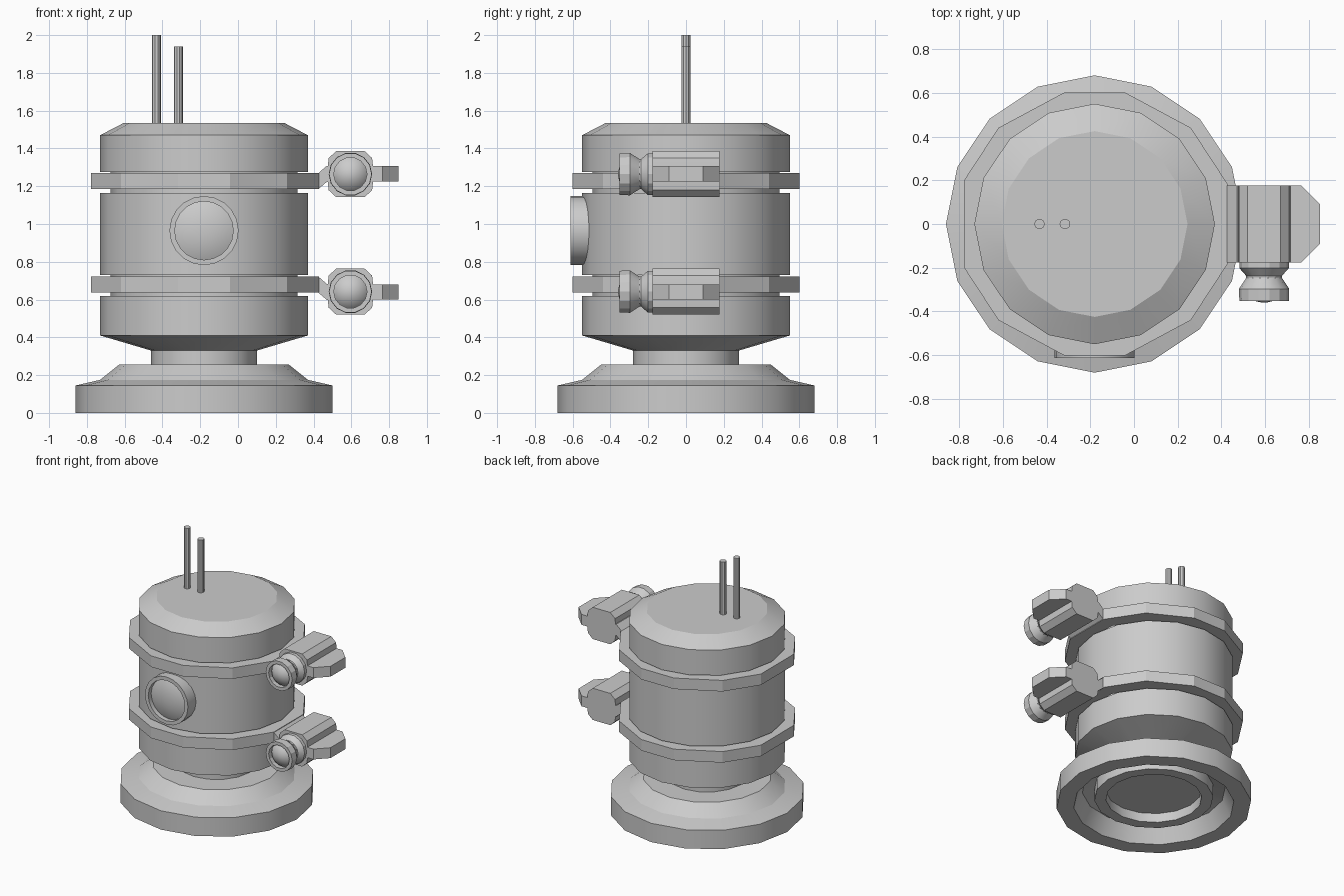
import bpy, bmesh, math
from mathutils import Matrix

if "Cube" in bpy.data.objects:
    bpy.data.objects.remove(bpy.data.objects["Cube"])

CX = -0.18      # axis of the vessel
MID = 0.953     # mirror height between the two clamps
BX = 0.595      # axis of the clamp bolts


def finish(name, bm):
    bmesh.ops.remove_doubles(bm, verts=bm.verts, dist=1e-5)
    bmesh.ops.recalc_face_normals(bm, faces=bm.faces)
    me = bpy.data.meshes.new(name)
    bm.to_mesh(me)
    bm.free()
    ob = bpy.data.objects.new(name, me)
    bpy.context.collection.objects.link(ob)
    bpy.context.view_layer.objects.active = ob
    ob.select_set(True)
    bpy.ops.object.shade_smooth_by_angle(angle=math.radians(25))
    ob.select_set(False)
    return ob


def lathe(name, profile, sides, matrix):
    """Revolve (radius, height) points about local z; closed by caps on the axis."""
    bm = bmesh.new()
    rings = []
    for r, z in profile:
        rings.append([bm.verts.new((r * math.cos(2 * math.pi * i / sides),
                                    r * math.sin(2 * math.pi * i / sides), z))
                      for i in range(sides)])
    for a, b in zip(rings, rings[1:]):
        for i in range(sides):
            j = (i + 1) % sides
            bm.faces.new((a[i], a[j], b[j], b[i]))
    bm.faces.new(rings[0])
    bm.faces.new(rings[-1])
    bm.transform(matrix)
    return finish(name, bm)


def prism(name, outline, axis, lo, hi):
    """Extrude a 2D outline: axis 'y' takes (x, z) points, 'z' takes (x, y)."""
    bm = bmesh.new()
    def place(p, d):
        return (p[0], d, p[1]) if axis == 'y' else (p[0], p[1], d)
    a = [bm.verts.new(place(p, lo)) for p in outline]
    b = [bm.verts.new(place(p, hi)) for p in outline]
    bm.faces.new(a)
    bm.faces.new(b)
    n = len(outline)
    for i in range(n):
        j = (i + 1) % n
        bm.faces.new((a[i], a[j], b[j], b[i]))
    return finish(name, bm)


def upright(x, z=0):
    return Matrix.Translation((x, 0, z))


def facing_front(x, y, z):
    return Matrix.Translation((x, y, z)) @ Matrix.Rotation(math.pi / 2, 4, 'X')


# Hollow foot with inner socket
lathe("foot", [(0.335, 0.12), (0.335, 0.05), (0.415, 0.05), (0.415, 0.14),
               (0.50, 0.12), (0.56, 0.0), (0.68, 0.0), (0.68, 0.145),
               (0.55, 0.175), (0.45, 0.255), (0.27, 0.255)], 16, upright(CX))

# Vessel: neck, cone, three drums separated by grooves, chamfered lid
lathe("vessel", [(0.28, 0.25), (0.28, 0.33), (0.55, 0.41), (0.55, 0.62),
                 (0.495, 0.62), (0.495, 0.73), (0.55, 0.73), (0.55, 1.165),
                 (0.495, 1.165), (0.495, 1.275), (0.55, 1.275), (0.55, 1.47),
                 (0.425, 1.535)], 16, upright(CX))

# Two probe rods
for name, x, top in (("tall_rod", -0.432, 2.0), ("short_rod", -0.316, 1.94)):
    lathe(name, [(0.024, 1.5), (0.024, top)], 10, upright(x))

# Round sight window with a shallow dome inside the rim
lathe("window", [(0.183, -0.15), (0.183, 0.0), (0.155, 0.0), (0.155, -0.035),
                 (0.12, -0.02), (0.06, -0.008), (0.02, -0.005)], 20,
      facing_front(CX, -0.612, 0.965))

# Clamps: the lower one mirrors the upper one
half = [(0.61, 0.18), (0.44, 0.44), (0.138, 0.602), (-0.138, 0.602),
        (-0.44, 0.44), (-0.597, 0.2)]
ring_outline = half + [(x, -y) for x, y in reversed(half)]

for s, tag in ((1, "upper"), (-1, "lower")):
    def h(z):
        return MID + s * z

    # Band around the groove
    bm = bmesh.new()
    loops = []
    for f, z in ((0.83, 0.231), (1, 0.231), (1, 0.316), (0.83, 0.316)):
        loops.append([bm.verts.new((CX + x * f, y * f, h(z))) for x, y in ring_outline])
    n = len(ring_outline)
    for k in range(4):
        a, b = loops[k], loops[(k + 1) % 4]
        for i in range(n):
            j = (i + 1) % n
            bm.faces.new((a[i], a[j], b[j], b[i]))
    finish(tag + "_clamp_band", bm)

    # Cranked strap from band to hinge block
    strap = [(0.36, 0.231), (0.425, 0.231), (0.47, 0.27), (0.52, 0.27),
             (0.52, 0.355), (0.47, 0.355), (0.425, 0.316), (0.36, 0.316)]
    prism(tag + "_strap", [(x, h(z)) for x, z in strap], 'y', -0.177, 0.177)

    # Faceted hinge block
    side = [(0.12, 0.04), (0.115, 0.085), (0.075, 0.122)]
    quarter = side + [(-x, z) for x, z in reversed(side)]
    block = quarter + [(x, -z) for x, z in reversed(quarter)]
    prism(tag + "_hinge_block", [(BX + x, h(0.311 + z)) for x, z in block],
          'y', -0.177, 0.177)

    # Tapered lever tab
    tab = [(0.69, 0.177), (0.765, 0.177), (0.85, 0.09),
           (0.85, -0.09), (0.765, -0.177), (0.69, -0.177)]
    prism(tag + "_lever_tab", tab, 'z', h(0.273), h(0.353))

    # Waisted knob with a domed end
    lathe(tag + "_knob", [(0.113, 0.0), (0.113, 0.03), (0.082, 0.065), (0.082, 0.075),
                          (0.115, 0.125), (0.113, 0.18), (0.088, 0.18), (0.088, 0.145),
                          (0.07, 0.165), (0.035, 0.182), (0.012, 0.187)], 14,
          facing_front(BX, -0.172, h(0.311)))
